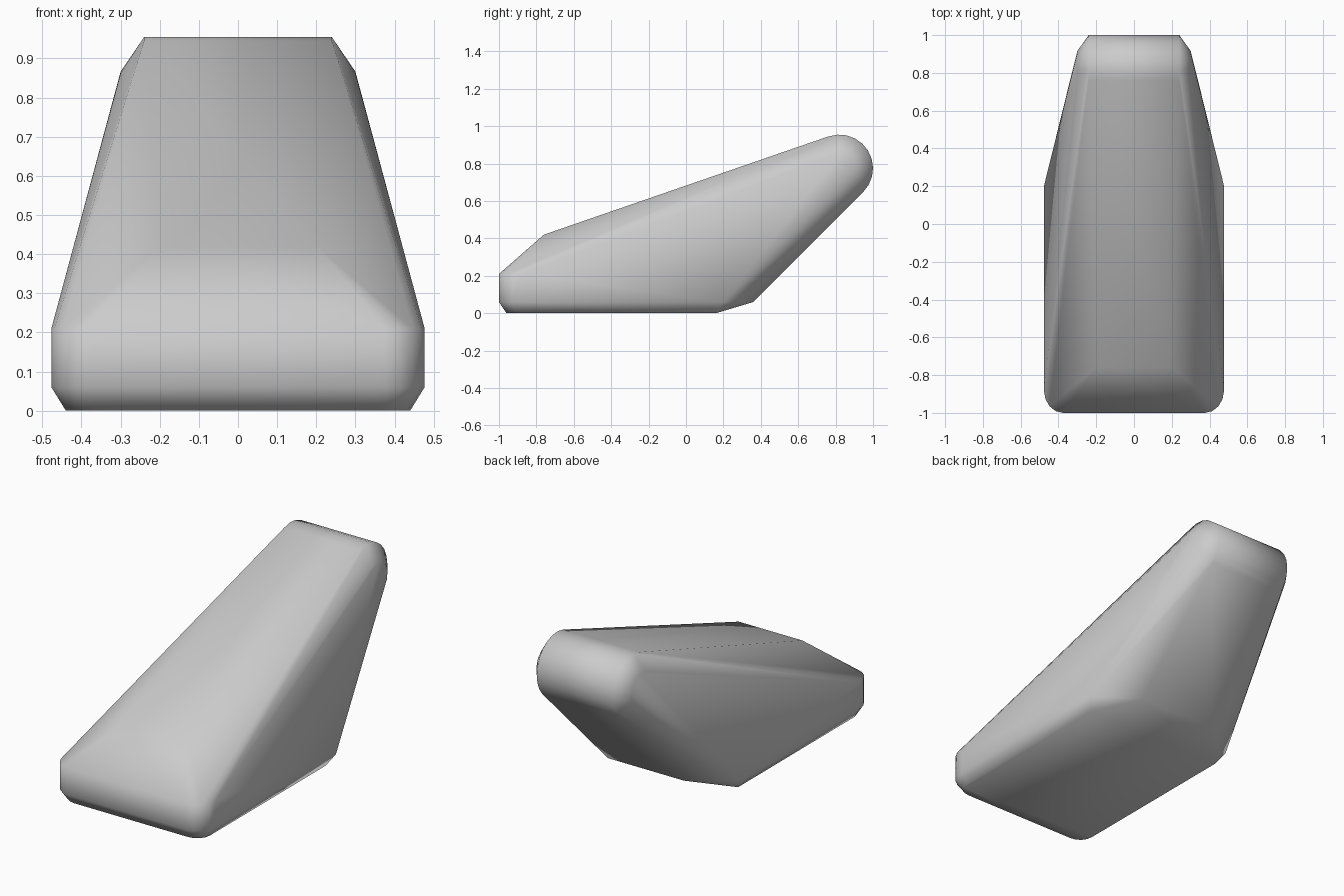
import bpy, bmesh, math
from math import sin, cos, radians

if "Cube" in bpy.data.objects:
    bpy.data.objects.remove(bpy.data.objects["Cube"])

half = []  # hull points on the +x side


def front_corner(cx, cy, rx, ry, z):
    # rounded vertical corner at the front of the base
    for i in range(5):
        a = radians(90 * i / 4)
        half.append((cx + rx * cos(a), cy - ry * sin(a), z))


def nose_arc(x, cy, cz, r, start, end, n):
    # rounded raised end, drawn in the side plane
    for i in range(n + 1):
        a = radians(start + (end - start) * i / n)
        half.append((x, cy + r * cos(a), cz + r * sin(a)))


# Base: inset sole, then upright side band
front_corner(0.36, -0.88, 0.08, 0.08, 0.0)
front_corner(0.375, -0.88, 0.102, 0.12, 0.06)
front_corner(0.375, -0.88, 0.102, 0.12, 0.21)
half += [(0.44, 0.16, 0.0), (0.477, 0.20, 0.06)]
# Lower back lip and top front brow
half += [(0.24, 0.36, 0.06), (0.20, -0.76, 0.42)]
# Raised rounded end with chamfered sides
nose_arc(0.24, 0.82, 0.775, 0.18, 109, -45, 10)
nose_arc(0.30, 0.82, 0.77, 0.097, 109, -45, 6)

bm = bmesh.new()
for x, y, z in half:
    bm.verts.new((x, y, z))
    bm.verts.new((-x, y, z))
res = bmesh.ops.convex_hull(bm, input=bm.verts[:])
loose = [v for v in bm.verts if not v.link_faces]
bmesh.ops.delete(bm, geom=loose, context='VERTS')
bmesh.ops.dissolve_limit(bm, angle_limit=radians(1), verts=bm.verts[:], edges=bm.edges[:])
bmesh.ops.recalc_face_normals(bm, faces=bm.faces[:])

mesh = bpy.data.meshes.new("sloped_body")
bm.to_mesh(mesh)
bm.free()
body = bpy.data.objects.new("sloped_body", mesh)
bpy.context.collection.objects.link(body)
bpy.context.view_layer.objects.active = body
body.select_set(True)
bpy.ops.object.shade_smooth_by_angle(angle=radians(65))
